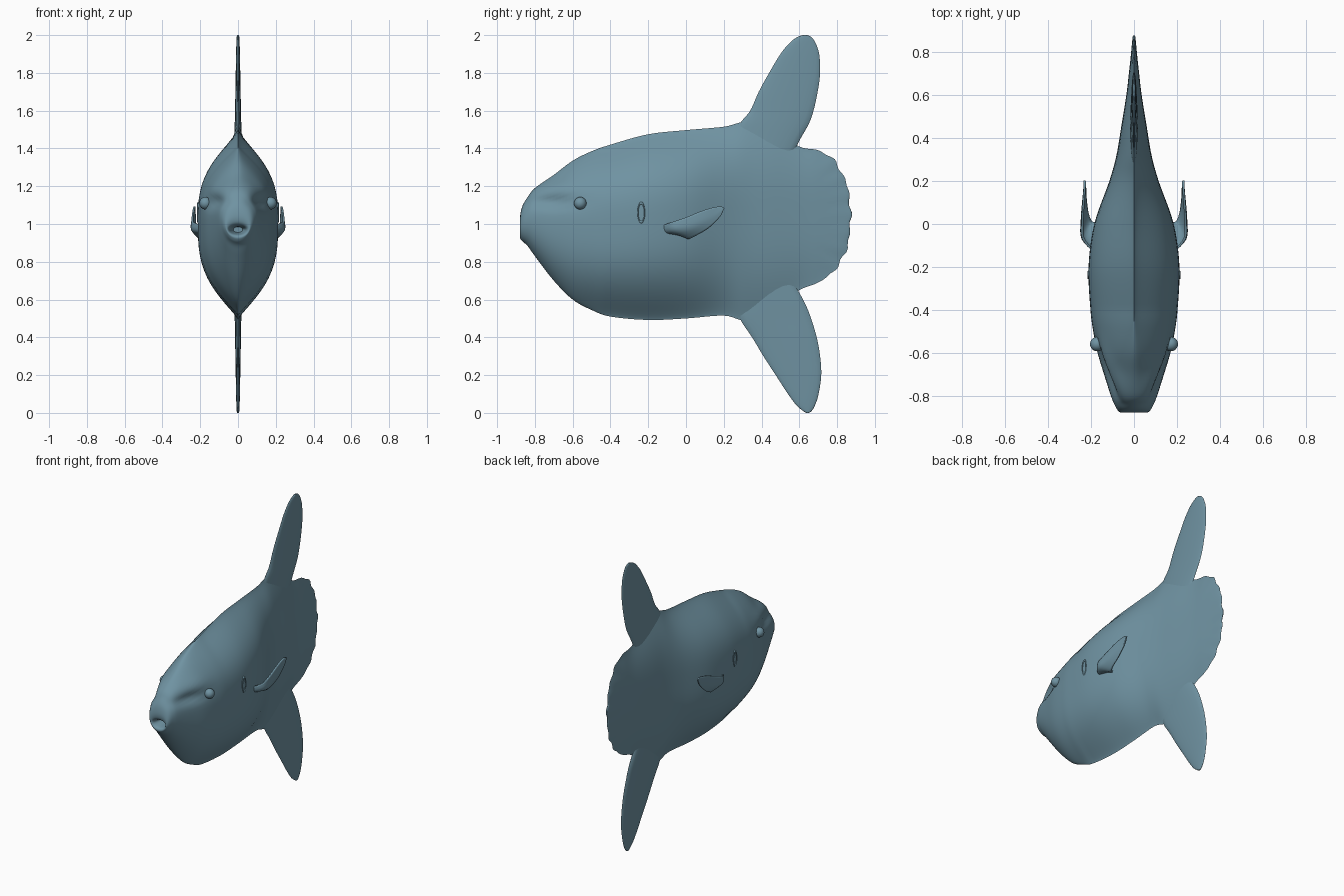
import bpy, bmesh
from math import sin, cos, pi, tau, exp, atan2, hypot, radians
from mathutils import Vector

cube = bpy.data.objects.get("Cube")
if cube:
    bpy.data.objects.remove(cube)

skin = bpy.data.materials.new("slate blue skin")
skin.use_nodes = True
SKIN_COLOUR = (0.16, 0.29, 0.36, 1)
skin.diffuse_color = SKIN_COLOUR
skin.node_tree.nodes["Principled BSDF"].inputs["Base Color"].default_value = SKIN_COLOUR


def spline(rows, steps):
    """Smooth rows of control values into a denser list."""
    rows = [Vector(r) for r in rows]
    out = []
    for i in range(len(rows) - 1):
        a, b = rows[i], rows[i + 1]
        before = rows[max(i - 1, 0)]
        after = rows[min(i + 2, len(rows) - 1)]
        for k in range(steps):
            t = k / steps
            ma, mb = (b - before) / 2, (after - a) / 2
            s = t * t * (3 - 2 * t)
            out.append(a * (1 - s) + b * s + ma * t * (1 - t) ** 2 - mb * t * t * (1 - t))
    return out + [rows[-1]]


def finish(obj, angle=50):
    obj.data.materials.clear()
    obj.data.materials.append(skin)
    bpy.ops.object.select_all(action='DESELECT')
    obj.select_set(True)
    bpy.context.view_layer.objects.active = obj
    bpy.ops.object.shade_smooth_by_angle(angle=radians(angle))
    return obj


def loft(name, rings, closed=True):
    """Skin a list of point rings (closed, capped) or strips (open)."""
    bm = bmesh.new()
    loops = [[bm.verts.new(p) for p in ring] for ring in rings]
    n = len(loops[0])
    for a, b in zip(loops, loops[1:]):
        for i in range(n if closed else n - 1):
            j = (i + 1) % n
            bm.faces.new((a[i], a[j], b[j], b[i]))
    if closed:
        bm.faces.new(loops[0])
        bm.faces.new(loops[-1])
    bmesh.ops.recalc_face_normals(bm, faces=bm.faces)
    mesh = bpy.data.meshes.new(name)
    bm.to_mesh(mesh)
    bm.free()
    obj = bpy.data.objects.new(name, mesh)
    bpy.context.collection.objects.link(obj)
    return obj


def bump(v, centre, width):
    return exp(-((v - centre) / width) ** 2)


# Body, from the inside of the mouth to the tail rim: y, top, bottom, half width
STATIONS = [
    (-.79, .985, .955, .025), (-.86, .995, .945, .045), (-.878, 1.03, .93, .06),
    (-.868, 1.09, .91, .076), (-.84, 1.14, .885, .092), (-.8, 1.19, .83, .108),
    (-.7, 1.26, .7, .14), (-.6, 1.335, .6, .17), (-.5, 1.385, .545, .19),
    (-.4, 1.42, .51, .203), (-.2, 1.475, .492, .212), (0, 1.497, .5, .185),
    (.2, 1.515, .515, .115), (.32, 1.54, .49, .082), (.45, 1.5, .55, .06),
    (.6, 1.41, .65, .036), (.7, 1.39, .69, .024), (.78, 1.34, .75, .015),
    (.84, 1.24, .84, .009), (.865, 1.14, .94, .006), (.872, 1.035, 1.03, .002)]


def body_ring(station, count=72):
    y, top, bottom, width = station
    mid = bottom + .53 * (top - bottom)
    flank = min(max((y + .85) / .45, 0), 1)     # round snout, ridged trunk
    ring = []
    for k in range(count):
        a = tau * k / count
        t = sin(a)
        z = mid + t * ((top - mid) if t > 0 else (mid - bottom))
        shape = (1 - flank) * abs(cos(a)) + flank * max(1 - abs(t) ** 3, 0) ** 1.3
        x = width * shape
        # brow ridge over a groove that runs from the snout to the eye
        head = bump(y, -.7, .13) * min(1, x / .05)
        x += head * (.014 * bump(z, 1.19, .04) - .02 * bump(z, 1.115, .03))
        # scalloped tail rim
        angle = atan2(z - 1.03, y - .3)
        reach = hypot(y - .3, z - 1.03)
        wave = .005 * sin(angle * 36) + .003 * sin(angle * 23 + 1)
        wave *= min(max((y - .68) / .1, 0), 1) * min(reach / .5, 1)
        ring.append((x if cos(a) >= 0 else -x,
                     y + wave * cos(angle), z + wave * sin(angle)))
    return ring


body = finish(loft("body", [body_ring(s) for s in spline(STATIONS, 6)]), 60)


# Tall upright fins: z, leading y, trailing y
def blade(name, rows, count=20):
    rings = []
    rows = spline(rows, 5)
    for i, (z, lead, trail) in enumerate(rows):
        mid, half = (lead + trail) / 2, (trail - lead) / 2
        thick = .021 - .016 * i / (len(rows) - 1)
        rings.append([(thick * sin(tau * k / count), mid + half * cos(tau * k / count), z)
                      for k in range(count)])
    return finish(loft(name, rings), 60)


blade("dorsal_fin", [(1.38, .24, .57), (1.45, .26, .605), (1.53, .285, .65), (1.6, .34, .675),
                     (1.7, .385, .697), (1.8, .44, .71), (1.9, .5, .705), (1.96, .55, .685),
                     (1.99, .59, .663), (2, .62, .64)])
blade("anal_fin", [(.68, .25, .575), (.58, .27, .63), (.5, .285, .662), (.4, .35, .692),
                   (.3, .41, .71), (.2, .475, .716), (.1, .54, .702), (.04, .585, .683),
                   (.01, .62, .665), (0, .638, .65)])


def mirrored(obj):
    mod = obj.modifiers.new("Mirror", 'MIRROR')
    mod.mirror_object = body
    return obj


# Cupped pectoral fins: upper edge, middle and lower edge
upper = spline([(.185, -.13, .99), (.235, -.07, 1.01), (.24, 0, 1.035), (.235, .1, 1.075),
                (.23, .17, 1.092), (.23, .2, 1.088)], 4)
middle = spline([(.18, -.11, .95), (.238, -.06, .965), (.242, .02, .98), (.238, .09, 1.015),
                 (.232, .155, 1.05), (.23, .203, 1.084)], 4)
lower = spline([(.155, .01, .96), (.195, .01, .925), (.215, .05, .94), (.225, .12, .98),
                (.228, .18, 1.04), (.23, .2, 1.08)], 4)
strips = [spline(row, 4) for row in zip(upper, middle, lower)]
pectoral = loft("pectoral_fins", strips, closed=False)
solid = pectoral.modifiers.new("Thickness", 'SOLIDIFY')
solid.thickness = .01
solid.offset = 0
mirrored(finish(pectoral))

# Eyes
bpy.ops.mesh.primitive_uv_sphere_add(segments=24, ring_count=16, radius=.033,
                                     location=(.172, -.56, 1.11))
eyes = bpy.context.object
eyes.name = "eyes"
mirrored(finish(eyes))

# Gill openings: a narrow raised rim on each flank
bpy.ops.mesh.primitive_torus_add(major_segments=32, minor_segments=8, major_radius=.05,
                                 minor_radius=.008, location=(.208, -.237, 1.06),
                                 rotation=(0, pi / 2, 0))
gills = bpy.context.object
gills.name = "gill_rims"
gills.scale = (1, .36, 1)
mirrored(finish(gills))
